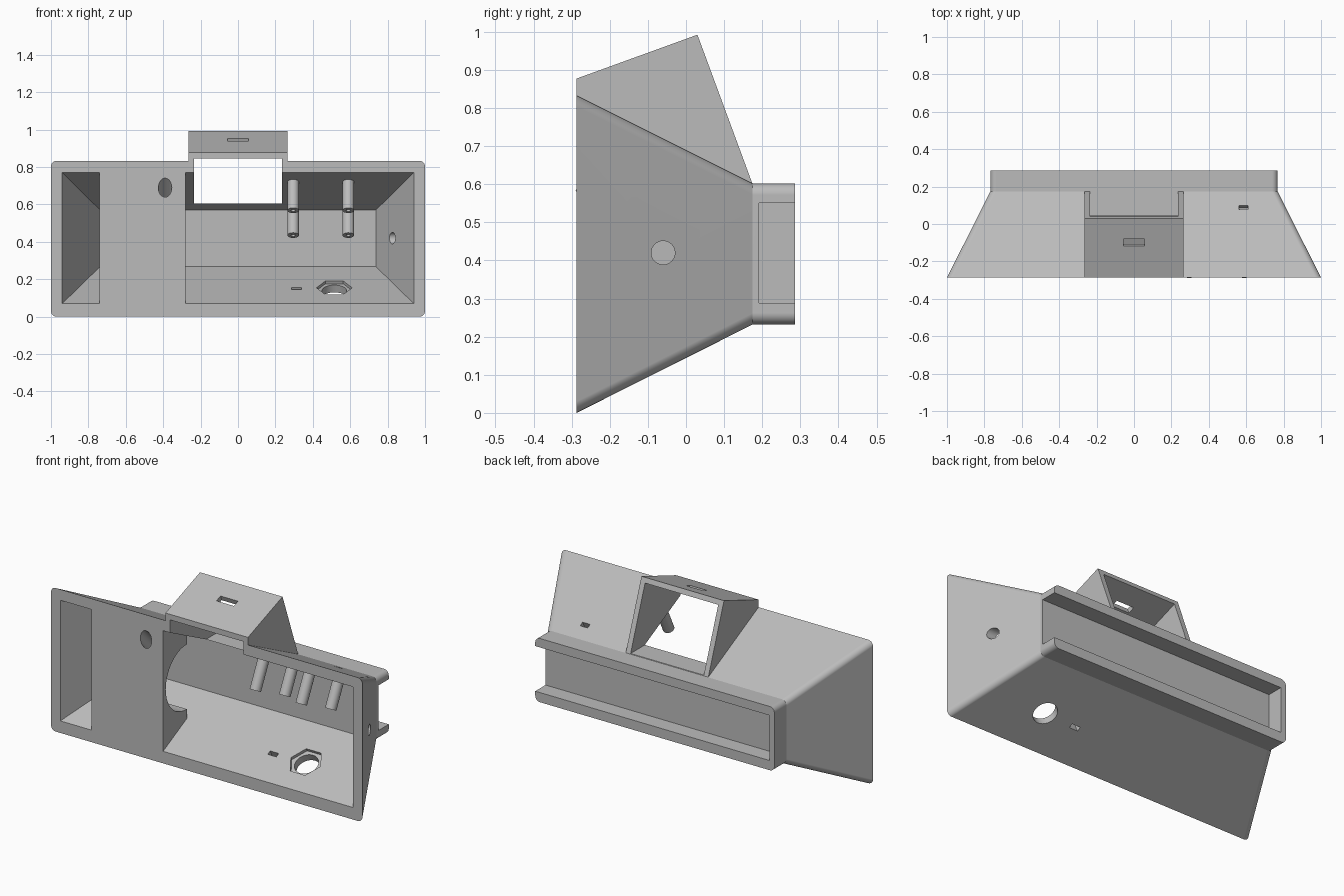
import bpy, bmesh
from math import pi, sin, cos, atan
from mathutils import Matrix, Vector

cube = bpy.data.objects.get("Cube")
if cube:
    bpy.data.objects.remove(cube, do_unlink=True)

grey = bpy.data.materials.new("plain_grey")
grey.use_nodes = True
colour = (0.5, 0.5, 0.5, 1)
grey.diffuse_color = colour
grey.node_tree.nodes["Principled BSDF"].inputs["Base Color"].default_value = colour

FRONT, NECK, BACK = -0.287, 0.175, 0.286
SLOPE = atan(0.5)


def finish(name, bm):
    bmesh.ops.recalc_face_normals(bm, faces=bm.faces)
    mesh = bpy.data.meshes.new(name)
    bm.to_mesh(mesh)
    bm.free()
    mesh.materials.append(grey)
    obj = bpy.data.objects.new(name, mesh)
    bpy.context.collection.objects.link(obj)
    return obj


def skin(name, rings):
    """Join equal rings of points into a closed solid."""
    bm = bmesh.new()
    loops = [[bm.verts.new(p) for p in ring] for ring in rings]
    n = len(loops[0])
    for a, b in zip(loops, loops[1:]):
        for i in range(n):
            j = (i + 1) % n
            bm.faces.new((a[i], a[j], b[j], b[i]))
    bm.faces.new(loops[0])
    bm.faces.new(loops[-1])
    return finish(name, bm)


def ring(y, half, z0, z1, r=0.0, steps=6):
    """Rectangle facing y, with rounded corners if r is given."""
    pts = []
    for k, (x, z) in enumerate(((half - r, z1 - r), (r - half, z1 - r),
                                (r - half, z0 + r), (half - r, z0 + r))):
        for i in range(steps + 1 if r else 1):
            a = (k + i / steps) * pi / 2
            pts.append((x + r * cos(a), y, z + r * sin(a)))
    return pts


def prism(name, half, profile):
    return skin(name, [[(x, y, z) for y, z in profile] for x in (-half, half)])


def box(name, lo, hi, tilt=0.0):
    """Box between two corners, tilted about x through its centre."""
    lo, hi = Vector(lo), Vector(hi)
    bm = bmesh.new()
    m = (Matrix.Translation((lo + hi) / 2) @ Matrix.Rotation(tilt, 4, 'X')
         @ Matrix.Diagonal((*(hi - lo), 1)))
    bmesh.ops.create_cube(bm, size=1, matrix=m)
    return finish(name, bm)


def rod(name, centre, r, length, tilt=0.0, axis='X', sides=32):
    bm = bmesh.new()
    m = (Matrix.Translation(centre) @ Matrix.Rotation(tilt, 4, axis)
         @ Matrix.Rotation(pi / 2, 4, 'Z'))
    bmesh.ops.create_cone(bm, cap_ends=True, segments=sides, radius1=r,
                          radius2=r, depth=length, matrix=m)
    return finish(name, bm)


def combine(obj, other, operation='DIFFERENCE'):
    mod = obj.modifiers.new("bool", 'BOOLEAN')
    mod.operation, mod.solver, mod.object = operation, 'EXACT', other
    bpy.context.view_layer.objects.active = obj
    bpy.ops.object.modifier_apply(modifier=mod.name)
    bpy.data.objects.remove(other, do_unlink=True)


def smooth(obj):
    bpy.ops.object.select_all(action='DESELECT')
    obj.select_set(True)
    bpy.context.view_layer.objects.active = obj
    bpy.ops.object.shade_smooth_by_angle(angle=0.38)
    mod = obj.modifiers.new("normals", 'WEIGHTED_NORMAL')
    mod.keep_sharp = True


# Tapered shell with straight rear collar
housing = skin("housing", [ring(FRONT, 1.0, 0, 0.833, 0.03),
                           ring(NECK, 0.768, 0.232, 0.602, 0.03),
                           ring(BACK, 0.768, 0.232, 0.602, 0.03)])

# Raised window hood
combine(housing, prism("hood", 0.265, [(FRONT, 0.80), (FRONT, 0.877), (0.03, 0.992),
                                       (0.174, 0.602), (0.16, 0.585)]), 'UNION')

# Inner cavity, leaving a block with a round cradle behind it
cavity = skin("cavity", [ring(FRONT - 0.02, 0.95, 0.06, 0.78),
                         ring(0.115, 0.737, 0.268, 0.57)])
block = box("block", (-0.74, -0.4, -0.1), (-0.28, -0.07, 1.0))
combine(block, rod("cradle", (-0.5, -0.075, 0.42), 0.188, 1.0, pi / 2, 'Y', 64))
combine(cavity, block)
combine(housing, cavity)

# Window passage through the hood
combine(housing, prism("passage", 0.235, [(-0.33, 0.606), (-0.33, 0.829),
                                          (0.10, 0.986), (0.20, 0.606)]))

# Rear slot, open at one end
combine(housing, box("rear_slot", (-0.735, 0.192, 0.288), (0.9, 0.35, 0.55)))

# Holes for cables, nut, switch and small slots
combine(housing, rod("front_hole", (-0.39, FRONT + 0.02, 0.67), 0.036, 0.36, pi / 4))
combine(housing, rod("side_hole", (0.87, -0.06, 0.42), 0.031, 0.3, pi / 2, 'Y'))
combine(housing, rod("floor_hole", (0.515, -0.105, 0.135), 0.066, 0.25, SLOPE))
combine(housing, rod("nut_seat", (0.515, -0.125, 0.175), 0.095, 0.08, SLOPE, sides=6))
combine(housing, box("floor_slot", (0.285, -0.125, 0.03), (0.34, -0.1, 0.23), SLOPE))
combine(housing, box("roof_slot", (0.562, 0.068, 0.53), (0.61, 0.094, 0.73), -SLOPE))
combine(housing, box("hood_slot", (-0.056, -0.115, 0.85), (0.056, -0.075, 1.02), atan(0.365)))
smooth(housing)

# Four hollow-tipped mounting pegs under the roof
axis = Vector((0, sin(SLOPE), cos(SLOPE)))
for row, (y, z) in {"front": (-0.262, 0.568), "rear": (0.008, 0.435)}.items():
    for side, x in (("right", 0.295), ("left", 0.59)):
        tip = Vector((x, y, z))
        peg = rod(f"{row}_{side}_peg", tip + axis * 0.095, 0.031, 0.19, -SLOPE)
        combine(peg, rod("peg_bore", tip, 0.012, 0.16, -SLOPE, sides=16))
        smooth(peg)
